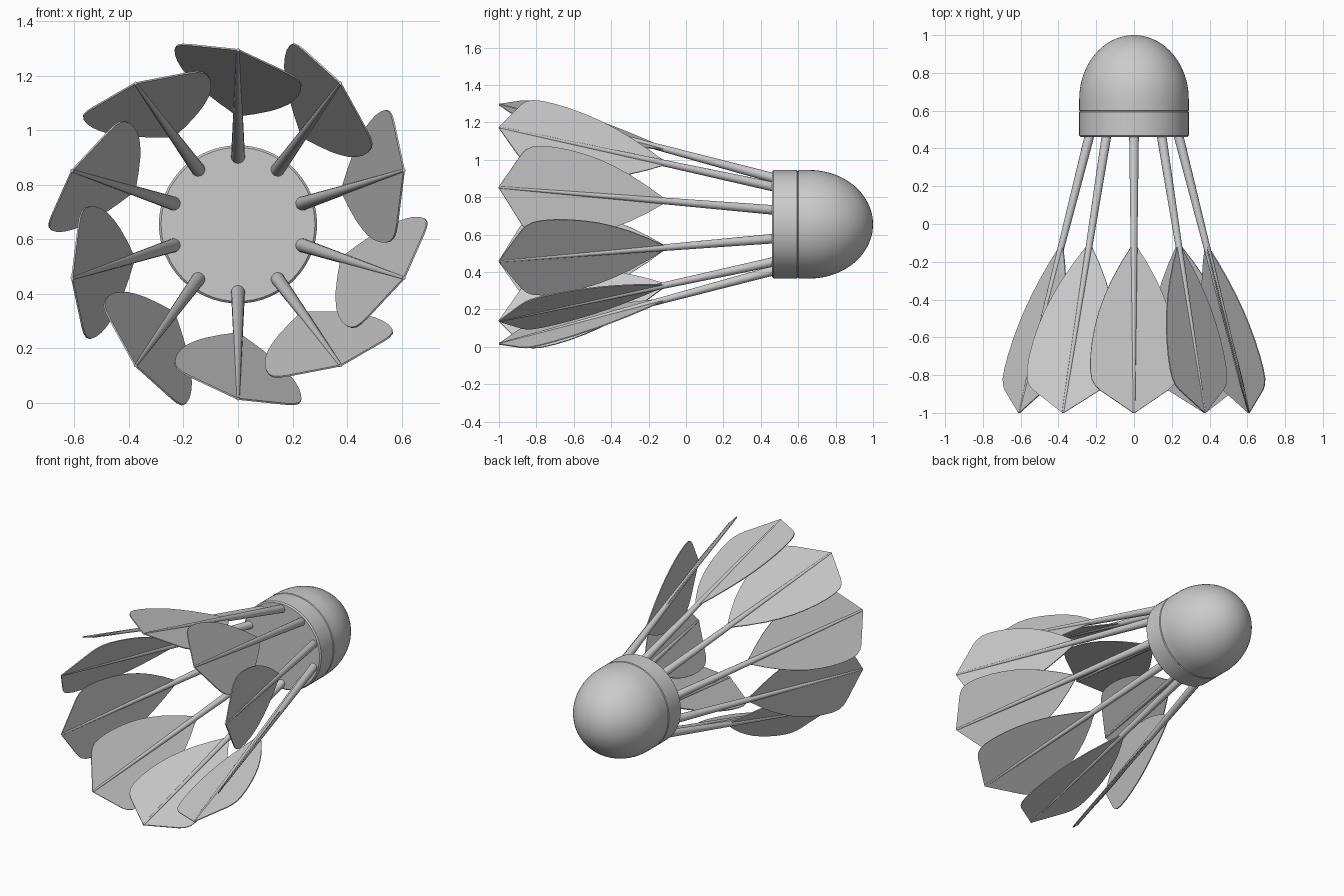
import bpy, bmesh, math
from mathutils import Matrix, Vector

if "Cube" in bpy.data.objects:
    bpy.data.objects.remove(bpy.data.objects["Cube"])

CZ = 0.655                  # height of the long axis
TILT = math.radians(16)     # blade roll around its shaft
COUNT = 10


def shaft_radius(y):
    """Distance of a shaft from the long axis at a given y."""
    return 0.25 + (0.46 - y) * 0.267


def mesh_from(bm, name):
    bmesh.ops.recalc_face_normals(bm, faces=bm.faces)
    me = bpy.data.meshes.new(name)
    bm.to_mesh(me)
    bm.free()
    return me


def add_object(name, me, angle=0.0):
    ob = bpy.data.objects.new(name, me)
    bpy.context.collection.objects.link(ob)
    ob.location = (0, 0, CZ)
    ob.rotation_euler = (0, angle, 0)
    return ob


def smooth(ob, angle=35):
    bpy.ops.object.select_all(action='DESELECT')
    ob.select_set(True)
    bpy.context.view_layer.objects.active = ob
    bpy.ops.object.shade_smooth_by_angle(angle=math.radians(angle))


def lathe(name, profile, steps=64):
    """Spin (radius, y) points around the y axis."""
    bm = bmesh.new()
    vs = [bm.verts.new((r, y, 0)) for r, y in profile]
    es = [bm.edges.new(p) for p in zip(vs, vs[1:])]
    bmesh.ops.spin(bm, geom=vs + es, cent=(0, 0, 0), axis=(0, 1, 0),
                   angle=2 * math.pi, steps=steps, use_duplicate=False)
    bmesh.ops.remove_doubles(bm, verts=bm.verts, dist=1e-5)
    ob = add_object(name, mesh_from(bm, name))
    smooth(ob)
    return ob


# Cork: band with a small rim bevel, and a rounded dome above a seam
lathe("cork_band", [(0, 0.46), (0.282, 0.46), (0.29, 0.468), (0.29, 0.593),
                    (0.285, 0.598), (0, 0.598)])
dome = [(0, 0.597), (0.285, 0.597), (0.29, 0.602)]
dome += [(0.29 * math.cos(a), 0.66 + 0.34 * math.sin(a))
         for a in [math.pi / 2 * i / 20 for i in range(20)]] + [(0, 1.0)]
lathe("cork_dome", dome)

# Tapered shaft mesh, running from inside the cork to the feather tip
start = Vector((0, 0.50, shaft_radius(0.50)))
end = Vector((0, -1.0, shaft_radius(-1.0)))
axis = end - start
bm = bmesh.new()
bmesh.ops.create_cone(
    bm, cap_ends=True, segments=16, radius1=0.026, radius2=0.006, depth=axis.length,
    matrix=Matrix.Translation((start + end) / 2) @ axis.to_track_quat('Z', 'Y').to_matrix().to_4x4())
shaft_mesh = mesh_from(bm, "shaft")

# Flat tilted blade mesh: half width along y, mirrored about the shaft
outline = [(-0.10, 0.004), (-0.15, 0.035), (-0.20, 0.068), (-0.30, 0.125),
           (-0.38, 0.162), (-0.46, 0.193), (-0.54, 0.215), (-0.62, 0.231),
           (-0.70, 0.240), (-0.77, 0.241), (-0.82, 0.233), (-0.855, 0.214),
           (-0.88, 0.187), (-1.0, 0.004)]
bm = bmesh.new()
rows = []
for y, w in outline:
    rows.append([bm.verts.new((s * w * math.cos(TILT), y,
                               shaft_radius(y) - s * w * math.sin(TILT)))
                 for s in (-1, 0, 1)])
for a, b in zip(rows, rows[1:]):
    for i in (0, 1):
        bm.faces.new((a[i], a[i + 1], b[i + 1], b[i]))
blade_mesh = mesh_from(bm, "blade")

# Ring of feathers
for i in range(COUNT):
    ang = 2 * math.pi * i / COUNT
    shaft = add_object(f"feather_shaft_{i + 1}", shaft_mesh, ang)
    blade = add_object(f"feather_blade_{i + 1}", blade_mesh, ang)
    mod = blade.modifiers.new("thickness", 'SOLIDIFY')
    mod.thickness = 0.006
    mod.offset = 0
    if i == 0:
        smooth(shaft)
